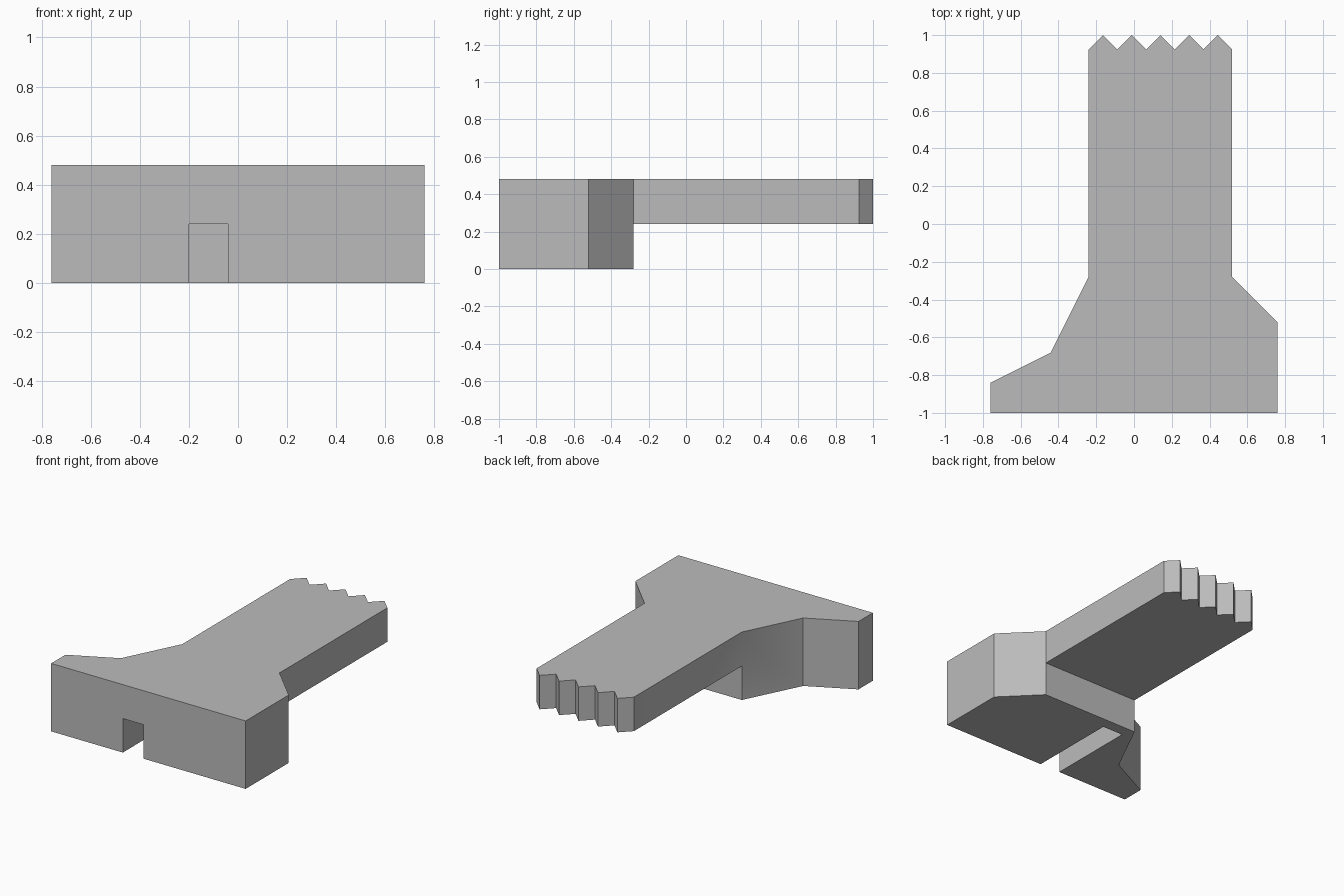
import bpy
import bmesh
from math import radians

cube = bpy.data.objects.get("Cube")
if cube:
    bpy.data.objects.remove(cube, do_unlink=True)

grey = bpy.data.materials.new("plain grey")
grey.use_nodes = True
colour = (0.5, 0.5, 0.5, 1)
grey.diffuse_color = colour
grey.node_tree.nodes["Principled BSDF"].inputs["Base Color"].default_value = colour


def prism(name, outline, bottom, top):
    """Extrude a plan outline straight up from bottom to top."""
    bm = bmesh.new()
    face = bm.faces.new([bm.verts.new((x, y, bottom)) for x, y in outline])
    raised = bmesh.ops.extrude_face_region(bm, geom=[face])["geom"]
    verts = [v for v in raised if isinstance(v, bmesh.types.BMVert)]
    bmesh.ops.translate(bm, verts=verts, vec=(0, 0, top - bottom))
    bmesh.ops.recalc_face_normals(bm, faces=bm.faces)
    mesh = bpy.data.meshes.new(name)
    bm.to_mesh(mesh)
    bm.free()
    mesh.materials.append(grey)
    obj = bpy.data.objects.new(name, mesh)
    bpy.context.collection.objects.link(obj)
    return obj


def rectangle(x0, x1, y0, y1):
    return [(x0, y0), (x1, y0), (x1, y1), (x0, y1)]


def cut(target, cutter):
    cutter.hide_render = True
    mod = target.modifiers.new(cutter.name, "BOOLEAN")
    mod.operation = "DIFFERENCE"
    mod.solver = "EXACT"
    mod.object = cutter
    bpy.context.view_layer.objects.active = target
    bpy.ops.object.modifier_apply(modifier=mod.name)
    bpy.data.objects.remove(cutter, do_unlink=True)


# Flared head, blade sides and the zigzag tip, in one plan outline
left, right, shoulder, half = 0.52, -0.24, -0.28, 0.24
teeth = 5
step = (left - right) / (2 * teeth)
tip = [(left - i * step, 1.0 if i % 2 else 0.924) for i in range(2 * teeth + 1)]
outline = [(-0.76, -1), (0.76, -1), (0.76, -0.52), (left, shoulder)]
outline += tip + [(right, shoulder), (-0.44, -0.68), (-0.76, -0.84)]
body = prism("flared_head_and_blade", outline, 0, 0.48)

# Thin the blade from below, then cut the blind slot under the head
cut(body, prism("blade_underside_cutter", rectangle(-1, 1, shoulder, 1.2), -0.2, half))
cut(body, prism("slot_cutter", rectangle(-0.2, -0.04, -1.2, -0.36), -0.2, half))

# Blend only the gentle bend between the blade and the head
bpy.ops.object.select_all(action="DESELECT")
body.select_set(True)
bpy.context.view_layer.objects.active = body
bpy.ops.object.shade_smooth_by_angle(angle=radians(30))
